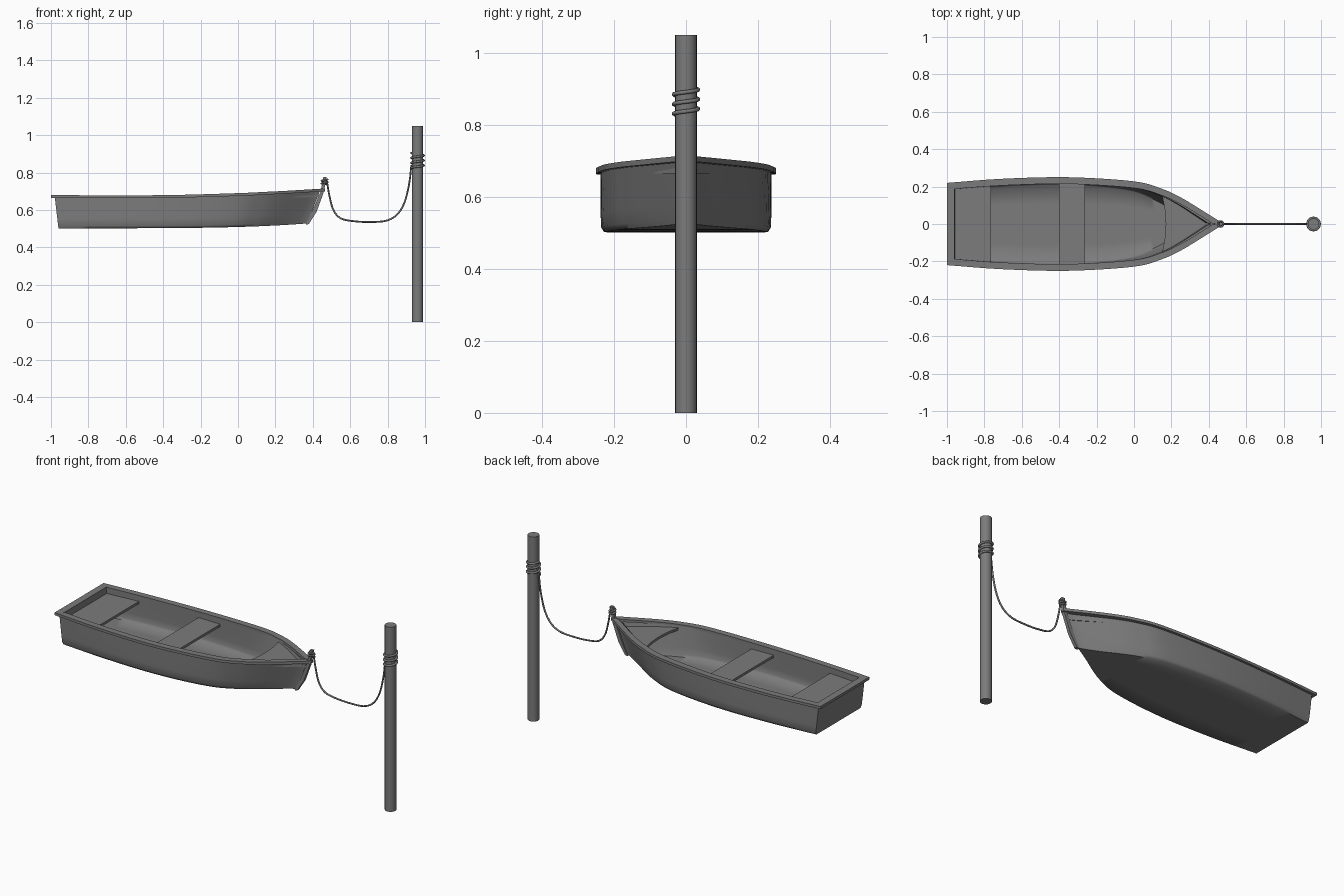
import bpy, bmesh, math
from mathutils import Vector

cube = bpy.data.objects.get("Cube")
if cube:
    bpy.data.objects.remove(cube)

grey = bpy.data.materials.new("weathered_grey")
grey.use_nodes = True
grey.diffuse_color = (0.2, 0.2, 0.2, 1)
grey.node_tree.nodes["Principled BSDF"].inputs["Base Color"].default_value = (0.2, 0.2, 0.2, 1)


def finish(obj, angle=40):
    obj.data.materials.clear()
    obj.data.materials.append(grey)
    bpy.ops.object.select_all(action='DESELECT')
    obj.select_set(True)
    bpy.context.view_layer.objects.active = obj
    bpy.ops.object.shade_smooth_by_angle(angle=math.radians(angle))
    return obj


def from_bmesh(name, bm, angle=40):
    mesh = bpy.data.meshes.new(name)
    bm.to_mesh(mesh)
    bm.free()
    obj = bpy.data.objects.new(name, mesh)
    bpy.context.collection.objects.link(obj)
    return finish(obj, angle)


def spline(points, steps=5):
    """Catmull-Rom samples through the points."""
    p = [Vector(q) for q in points]
    p = [2 * p[0] - p[1]] + p + [2 * p[-1] - p[-2]]
    out = []
    for a, b, c, d in zip(p, p[1:], p[2:], p[3:]):
        for i in range(steps):
            t = i / steps
            out.append(0.5 * (2 * b + (c - a) * t + (2 * a - 5 * b + 4 * c - d) * t * t
                              + (3 * b - a - 3 * c + d) * t ** 3))
    return out + [p[-2]]


def loft(name, rings, closed=False, caps=(), flip=False, angle=40):
    """Skin a list of equal-length sections."""
    bm = bmesh.new()
    rows = [[bm.verts.new(v) for v in ring] for ring in rings]
    n = len(rows[0])
    for a, b in zip(rows, rows[1:]):
        for j in range(n if closed else n - 1):
            k = (j + 1) % n
            bm.faces.new((a[j], a[k], b[k], b[j]))
    for i in caps:
        bm.faces.new(rows[i])
    bmesh.ops.remove_doubles(bm, verts=bm.verts, dist=0.0004)
    bmesh.ops.recalc_face_normals(bm, faces=bm.faces)
    if flip:
        bmesh.ops.reverse_faces(bm, faces=bm.faces)
    return from_bmesh(name, bm, angle)


def plate(name, outline, offset):
    """Extrude a flat outline by an offset vector."""
    bm = bmesh.new()
    face = bm.faces.new([bm.verts.new(v) for v in outline])
    ext = bmesh.ops.extrude_face_region(bm, geom=[face])
    bmesh.ops.translate(bm, vec=offset, verts=[g for g in ext["geom"] if isinstance(g, bmesh.types.BMVert)])
    bmesh.ops.recalc_face_normals(bm, faces=bm.faces)
    return from_bmesh(name, bm, 30)


def tube(name, path, radius):
    curve = bpy.data.curves.new(name, 'CURVE')
    curve.dimensions = '3D'
    curve.bevel_depth = radius
    curve.bevel_resolution = 2
    curve.use_fill_caps = True
    s = curve.splines.new('POLY')
    s.points.add(len(path) - 1)
    for pt, co in zip(s.points, path):
        pt.co = (*co, 1)
    obj = bpy.data.objects.new(name, curve)
    bpy.context.collection.objects.link(obj)
    bpy.ops.object.select_all(action='DESELECT')
    obj.select_set(True)
    bpy.context.view_layer.objects.active = obj
    bpy.ops.object.convert(target='MESH')
    return finish(bpy.context.view_layer.objects.active, 60)


# Sheer line: position along the boat, half width, height
sheer = spline([(-1, .22, .68), (-.7, .242, .678), (-.35, .25, .68), (0, .228, .69),
                (.15, .188, .697), (.25, .142, .702), (.35, .082, .708), (.465, .01, .715)])


def half(x):
    """Inner half width of the rail at a position."""
    for a, b in zip(sheer, sheer[1:]):
        if a.x <= x <= b.x:
            return max(a.y + (b.y - a.y) * (x - a.x) / (b.x - a.x) - .036, .001)
    return .001


def shell(inset, floor, stern):
    """Mirrored sections from gunwale to bottom to gunwale."""
    profile = [(1, 1), (1, .65), (1, .3), (.995, .08), (.96, 0), (.5, 0), (0, 0)]
    rings = []
    for p in sheer:
        u = (p.x + 1) / 1.465
        top = Vector((max(stern - .02 + u * (.46 - stern), stern - .02), max(p.y - inset, .003), p.z - .008))
        foot_x = stern + u * (.37 - stern)
        foot_z = floor + .026 * u ** 4
        side = []
        for s, h in profile:
            taper = 1 - .3 * u ** 6 * (1 - h)
            side.append((foot_x + (top.x - foot_x) * h, top.y * s * taper, foot_z + (top.z - foot_z) * h))
        rings.append(side + [(x, -y, z) for x, y, z in side[-2::-1]])
    return rings


# Hull skins and rail
loft("hull_outside", shell(.013, .502, -.96), caps=(0, -1), angle=60)
loft("hull_inside", shell(.034, .52, -.94), caps=(0,), flip=True, angle=60)
for name, side in (("left_rail", 1), ("right_rail", -1)):
    loft(name, [[(p.x, side * p.y, p.z), (p.x, side * p.y, p.z - .015),
                 (p.x, side * max(p.y - .036, 0), p.z - .015),
                 (p.x, side * max(p.y - .036, 0), p.z)] for p in sheer],
         closed=True, caps=(0, -1))
plate("stern_rail", [(-1, -.2, .665), (-.96, -.2, .665), (-.96, .2, .665), (-1, .2, .665)], (0, 0, .0149))


# Seats and bow deck fitted to the inner sides
def seat(name, start, end, top, bow=0):
    xs = [start + (end - start) * i / 10 for i in range(11)]
    left = [(x, half(x) + .002, top) for x in xs]
    right = [(x, -y, z) for x, y, z in reversed(left)]
    aft = [(start + bow * (1 - t * t), half(start) * t, top) for t in (-.6, -.3, 0, .3, .6)] if bow else []
    plate(name, left + right + aft, (0, 0, -.014))


seat("stern_seat", -.965, -.765, .645)
seat("middle_seat", -.4, -.262, .645)
seat("bow_deck", .15, .44, .68, bow=.02)

# Stem timber with its mooring head
plate("stem", [(.362, -.009, .522), (.378, -.009, .524), (.42, -.009, .59), (.457, -.009, .69),
               (.474, -.009, .775), (.456, -.009, .775), (.442, -.009, .7), (.40, -.009, .6)], (0, .018, 0))
tube("bow_rope_loops", [(.463 + .016 * math.cos(a), .015 * math.sin(a), .735 + .0022 * a)
                        for a in (math.tau * i / 14 for i in range(29))], .005)

# Mooring post
bm = bmesh.new()
bmesh.ops.create_cone(bm, cap_ends=True, segments=24, radius1=.03, radius2=.03, depth=1.05)
bmesh.ops.translate(bm, verts=bm.verts, vec=(.96, 0, .525))
from_bmesh("mooring_post", bm)

# Hanging rope and its wraps round the post
tube("mooring_rope", spline([(.475, 0, .755), (.488, 0, .68), (.51, 0, .6), (.55, 0, .555), (.62, 0, .54),
                             (.7, 0, .536), (.79, 0, .542), (.85, 0, .575), (.89, 0, .64),
                             (.915, 0, .74), (.927, 0, .84)]), .0048)
tube("post_rope_wraps", [(.96 + .0335 * math.cos(a), .0335 * math.sin(a), .825 + .08 * (a - math.pi) / (3 * math.tau))
                         for a in (math.pi + math.tau * i / 24 for i in range(73))], .006)
